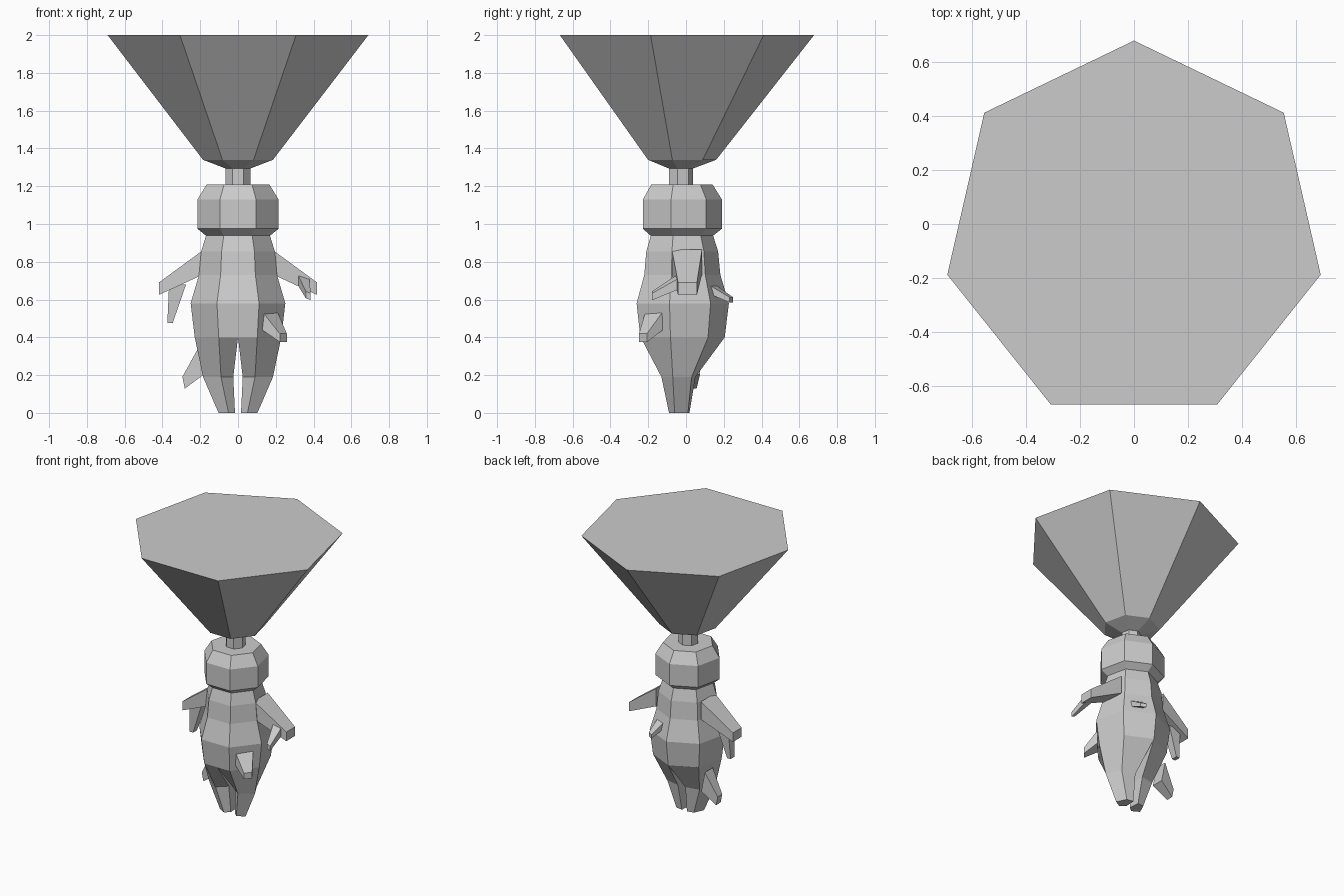
import bpy, bmesh, math
from mathutils import Vector

cube = bpy.data.objects.get("Cube")
if cube:
    bpy.data.objects.remove(cube, do_unlink=True)

grey = bpy.data.materials.new("plain_grey")
grey.use_nodes = True
grey.diffuse_color = (0.6, 0.6, 0.6, 1)
grey.node_tree.nodes["Principled BSDF"].inputs["Base Color"].default_value = (0.6, 0.6, 0.6, 1)

SIDES = 7
AXIS_Y = -0.03


def loft(name, rings):
    """Closed flat-faced skin through rings with equal point counts."""
    bm = bmesh.new()
    rows = [[bm.verts.new(p) for p in ring] for ring in rings]
    count = len(rows[0])
    for low, high in zip(rows, rows[1:]):
        for i in range(count):
            j = (i + 1) % count
            bm.faces.new((low[i], low[j], high[j], high[i]))
    bm.faces.new(rows[0][::-1])
    bm.faces.new(rows[-1])
    bmesh.ops.recalc_face_normals(bm, faces=bm.faces)
    mesh = bpy.data.meshes.new(name)
    bm.to_mesh(mesh)
    bm.free()
    mesh.materials.append(grey)
    obj = bpy.data.objects.new(name, mesh)
    bpy.context.collection.objects.link(obj)
    return obj


def turned(name, profile):
    """Seven-sided solid from (radius, height) pairs, one corner at the back."""
    angles = [math.pi / 2 + math.tau * i / SIDES for i in range(SIDES)]
    return loft(name, [[(r * math.cos(a), AXIS_Y + r * math.sin(a), z) for a in angles]
                       for r, z in profile])


def limb(name, base, tip, side, up, base_size, tip_size):
    """Tapered four-sided limb; sizes are half extents along side and up."""
    side, up = Vector(side).normalized(), Vector(up).normalized()
    rings = []
    for centre, (w, h) in ((base, base_size), (tip, tip_size)):
        rings.append([Vector(centre) + side * w * s + up * h * t
                      for s, t in ((-1, -1), (1, -1), (1, 1), (-1, 1))])
    return loft(name, rings)


# Turned parts: torso, cap, stalk and flared crown
turned("torso", [(0.235, 0.40), (0.257, 0.58), (0.212, 0.73), (0.20, 0.855), (0.173, 0.94)])
turned("cap", [(0.17, 0.935), (0.22, 0.975), (0.22, 1.13), (0.17, 1.21)])
turned("stalk", [(0.068, 1.20), (0.068, 1.30)])
turned("crown", [(0.07, 1.295), (0.19, 1.34), (0.708, 2.0)])

# Legs and arms, mirrored
leg_rings = [
    (0.40, [(0, -0.24), (0.102, -0.24), (0.229, -0.082), (0.184, 0.117), (0, 0.205)]),
    (0.19, [(0.025, -0.07), (0.09, -0.13), (0.185, -0.07), (0.13, 0.03), (0.03, 0.05)]),
    (0.0, [(0.016, -0.06), (0.05, -0.09), (0.103, -0.06), (0.07, 0.01), (0.02, 0.018)]),
]
for label, s in (("left", 1), ("right", -1)):
    loft(label + "_leg", [[(s * x, y, z) for x, y in pts] for z, pts in leg_rings])
    limb(label + "_arm", (s * 0.18, 0.005, 0.80), (s * 0.418, 0.008, 0.658),
         (0, 1, 0), (0, 0, 1), (0.08, 0.065), (0.05, 0.033))

# Small side shoots
limb("left_arm_shoot", (0.345, -0.03, 0.70), (0.372, -0.18, 0.62),
     (1, 0, -0.4), (0, 0, 1), (0.035, 0.03), (0.014, 0.018))
limb("right_arm_shoot", (-0.32, 0, 0.68), (-0.36, 0, 0.475),
     (0, 1, 0), (1, 0, 0), (0.035, 0.045), (0.022, 0.014))
limb("belly_shoot", (0.17, -0.17, 0.485), (0.24, -0.228, 0.397),
     (0.66, 0.75, 0), (0, 0, 1), (0.06, 0.048), (0.028, 0.022))
limb("leg_shoot", (-0.19, 0.03, 0.28), (-0.288, 0.03, 0.16),
     (0, 1, 0), (-0.2, 0, 1), (0.045, 0.075), (0.026, 0.032))
limb("back_shoot", (0.10, 0.12, 0.665), (0.12, 0.24, 0.598),
     (1, -0.5, 0), (0, 0, 1), (0.045, 0.025), (0.02, 0.014))
